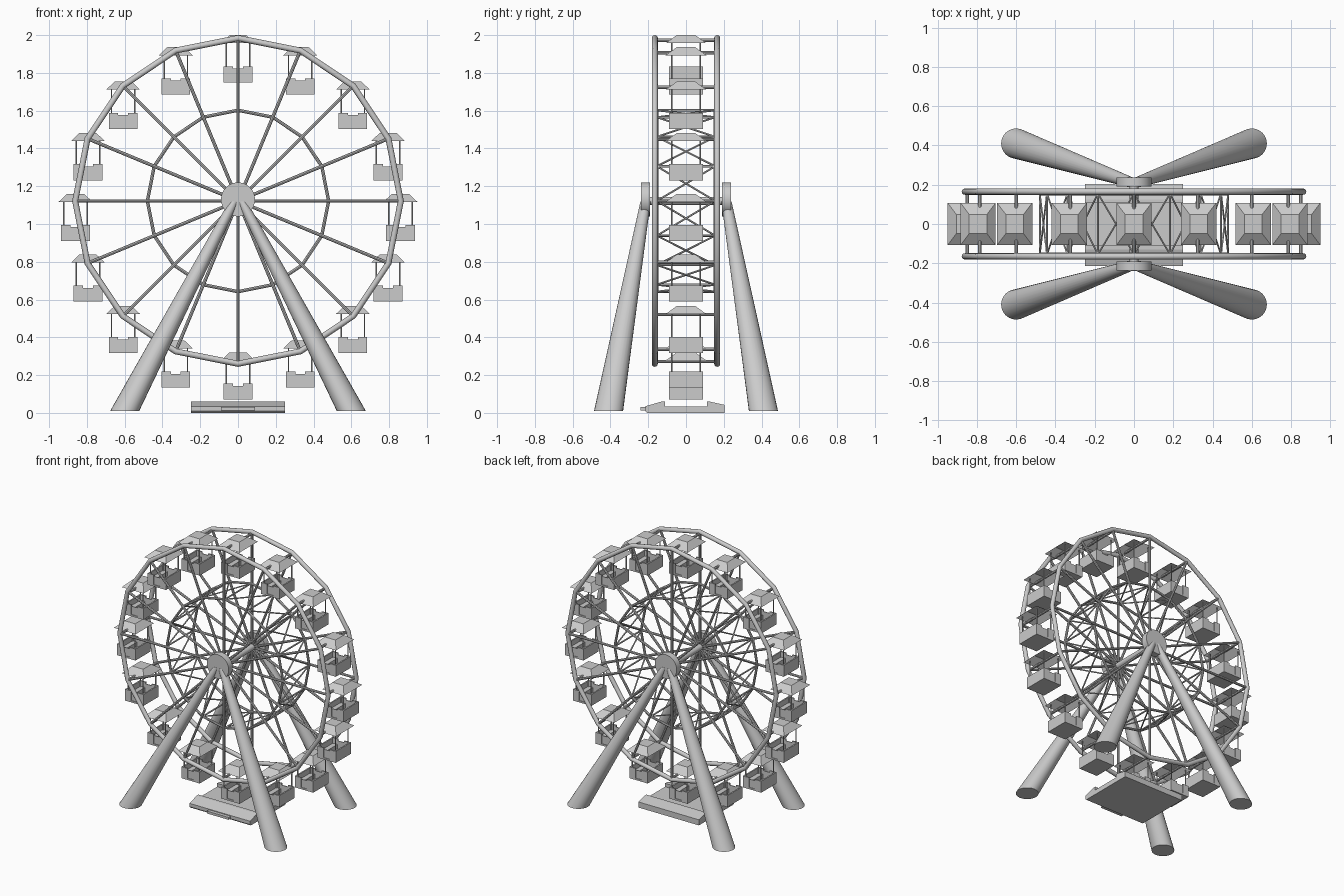
import bpy, bmesh
from math import cos, sin, pi, radians
from mathutils import Vector, Matrix

if "Cube" in bpy.data.objects:
    bpy.data.objects.remove(bpy.data.objects["Cube"])

N = 16
CZ = 1.122          # wheel axis height
R_RIM, R_IN, Y = 0.862, 0.48, 0.165


def finish(name, bm, smooth=False):
    bmesh.ops.recalc_face_normals(bm, faces=bm.faces)
    me = bpy.data.meshes.new(name)
    bm.to_mesh(me)
    bm.free()
    ob = bpy.data.objects.new(name, me)
    bpy.context.collection.objects.link(ob)
    if smooth:
        bpy.ops.object.select_all(action='DESELECT')
        ob.select_set(True)
        bpy.context.view_layer.objects.active = ob
        bpy.ops.object.shade_smooth_by_angle(angle=radians(40))
    return ob


def rod(bm, a, b, r, seg=8):
    a, b = Vector(a), Vector(b)
    d = b - a
    m = Matrix.Translation((a + b) / 2) @ d.to_track_quat('Z', 'Y').to_matrix().to_4x4()
    bmesh.ops.create_cone(bm, cap_ends=True, segments=seg, radius1=r, radius2=r,
                          depth=d.length, matrix=m)


def box(bm, x0, x1, y0, y1, z0, z1):
    m = Matrix.Translation(((x0 + x1) / 2, (y0 + y1) / 2, (z0 + z1) / 2)) \
        @ Matrix.Diagonal((x1 - x0, y1 - y0, z1 - z0, 1))
    return bmesh.ops.create_cube(bm, size=1, matrix=m)['verts']


def prism(bm, profile, x0, x1):
    """Extrude a (y, z) profile along x."""
    f = bm.faces.new([bm.verts.new((x0, y, z)) for y, z in profile])
    ext = bmesh.ops.extrude_face_region(bm, geom=[f])['geom']
    bmesh.ops.translate(bm, vec=(x1 - x0, 0, 0),
                        verts=[v for v in ext if isinstance(v, bmesh.types.BMVert)])


def pt(i, r, y):
    a = 2 * pi * i / N
    return Vector((r * sin(a), y, CZ + r * cos(a)))


def ring(bm, radius, tube, y, seg):
    """Sixteen-sided hoop with mitred corners."""
    rows = []
    for i in range(N):
        rows.append([bm.verts.new(pt(i, radius + tube * cos(2 * pi * k / seg),
                                     y + tube * sin(2 * pi * k / seg))) for k in range(seg)])
    for i in range(N):
        p, q = rows[i], rows[(i + 1) % N]
        for k in range(seg):
            l = (k + 1) % seg
            bm.faces.new((p[k], p[l], q[l], q[k]))


# outer rims and inner rings
bm = bmesh.new()
for s in (-1, 1):
    ring(bm, R_RIM, 0.016, s * Y, 12)
finish("outer_rims", bm, True)
bm = bmesh.new()
for s in (-1, 1):
    ring(bm, R_IN, 0.009, s * 0.155, 8)
finish("inner_rings", bm, True)

# spokes on both sides
bm = bmesh.new()
for s in (-1, 1):
    for i in range(N):
        rod(bm, pt(i, 0.03, s * Y), pt(i, R_RIM, s * Y), 0.009)
finish("spokes", bm, True)

# rods and crossed braces joining the two sides
bm = bmesh.new()
for i in range(N):
    rod(bm, pt(i, R_RIM - 0.012, -Y), pt(i, R_RIM - 0.012, Y), 0.009)
    rod(bm, pt(i, R_IN, -Y), pt(i, R_IN, Y), 0.006, 6)
    for s in (-1, 1):
        rod(bm, pt(i, R_IN, -s * 0.155), pt(i + 1, R_IN, s * 0.155), 0.005, 6)
finish("cross_braces", bm, True)

# hub discs and axle
bm = bmesh.new()
for s in (-1, 1):
    rod(bm, (0, s * 0.19, CZ + 0.008), (0, s * 0.238, CZ + 0.008), 0.09, 32)
rod(bm, (0, -0.2, CZ), (0, 0.2, CZ), 0.022, 16)
finish("hub", bm, True)

# four tapered legs, cut level at the ground
bm = bmesh.new()
for sx in (-1, 1):
    for sy in (-1, 1):
        rings = []
        for c, r in (((0.6, 0.41, 0.01), 0.077), ((0.02, 0.214, 1.12), 0.027)):
            rings.append([bm.verts.new((sx * c[0] + r * cos(2 * pi * k / 24),
                                        sy * c[1] + r * sin(2 * pi * k / 24), c[2]))
                          for k in range(24)])
        for k in range(24):
            l = (k + 1) % 24
            bm.faces.new((rings[0][k], rings[0][l], rings[1][l], rings[1][k]))
        bm.faces.new(rings[0])
        bm.faces.new(rings[1])
finish("support_legs", bm, True)

# boarding platform with two raised decks and a front step
bm = bmesh.new()
prism(bm, [(-0.205, 0), (0.205, 0), (0.205, 0.042), (0.125, 0.06), (0.11, 0.06), (0.11, 0.035),
           (-0.11, 0.035), (-0.11, 0.06), (-0.13, 0.06), (-0.215, 0.035), (-0.215, 0.01)], -0.25, 0.25)
box(bm, -0.09, 0.09, -0.24, -0.2, 0.012, 0.03)
finish("boarding_platform", bm)

# gondola tub: floor, walls, recessed doors and two benches
bm = bmesh.new()
Z0, Z1, W, D, T = -0.22, -0.135, 0.076, 0.09, 0.01
box(bm, -W, W, -D, D, Z0, Z0 + 0.012)
for s in (-1, 1):
    box(bm, *sorted((s * W, s * (W - T))), -D, D, Z0, Z1)
    for t in (-1, 1):
        box(bm, *sorted((s * 0.026, s * W)), *sorted((t * D, t * (D - T))), Z0, Z1)
    box(bm, -0.026, 0.026, *sorted((s * (D - 0.005), s * (D - T))), Z0, Z1 - 0.012)
    box(bm, *sorted((s * 0.03, s * (W - T))), -D + T, D - T, Z0, Z0 + 0.045)
tub = finish("gondola_tub", bm)

# gondola posts
bm = bmesh.new()
for sx in (-1, 1):
    for sy in (-1, 1):
        rod(bm, (sx * 0.062, sy * 0.075, Z0 + 0.02), (sx * 0.062, sy * 0.075, -0.008), 0.004, 6)
posts = finish("gondola_posts", bm)

# gondola roof: hollow hipped canopy
bm = bmesh.new()
for v in box(bm, -0.09, 0.09, -0.108, 0.108, -0.013, 0.03):
    if v.co.z > 0:
        v.co.x *= 0.5
        v.co.y *= 0.45
bmesh.ops.delete(bm, geom=[f for f in bm.faces if all(v.co.z < 0 for v in f.verts)],
                 context='FACES_ONLY')
roof = finish("gondola_roof", bm)

# hang one gondola at every rim corner
for i in range(N):
    a = 2 * pi * i / N
    loc = (0.86 * sin(a), 0, 1.13 + 0.84 * cos(a))
    for part in (tub, posts, roof):
        ob = part
        if i:
            ob = part.copy()
            bpy.context.collection.objects.link(ob)
        ob.location = loc
